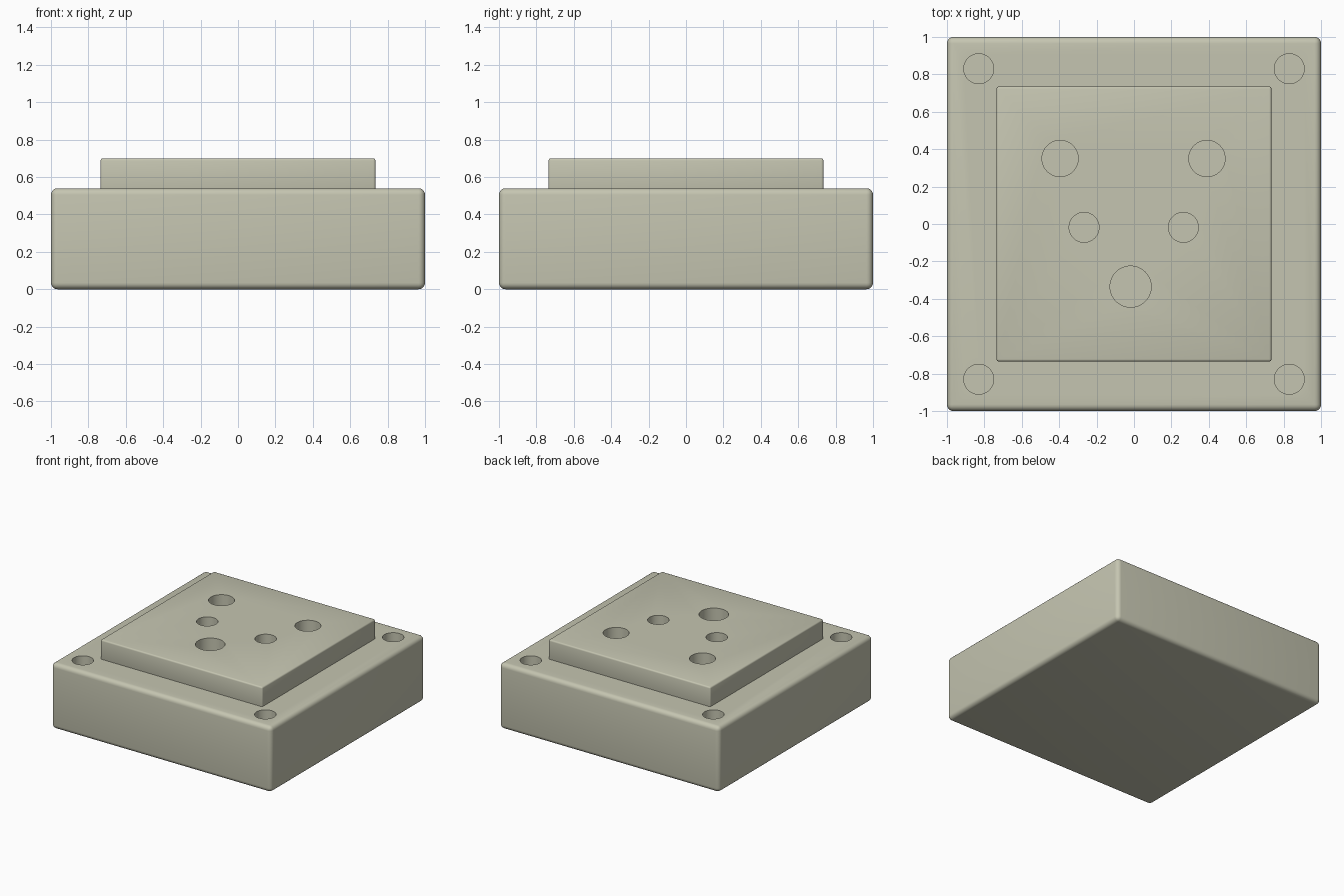
import bpy, math

if "Cube" in bpy.data.objects:
    bpy.data.objects.remove(bpy.data.objects["Cube"])

stone = bpy.data.materials.new("pale_stone")
stone.diffuse_color = (0.56, 0.56, 0.44, 1)
stone.use_nodes = True
stone.node_tree.nodes["Principled BSDF"].inputs["Base Color"].default_value = stone.diffuse_color


def activate(obj):
    bpy.ops.object.select_all(action='DESELECT')
    obj.select_set(True)
    bpy.context.view_layer.objects.active = obj


def block(name, width, z0, z1, bevel, segments):
    bpy.ops.mesh.primitive_cube_add(size=1, location=(0, 0, (z0 + z1) / 2))
    obj = bpy.context.object
    obj.name = name
    obj.scale = (width, width, z1 - z0)
    bpy.ops.object.transform_apply(location=True, rotation=False, scale=True)
    obj.data.materials.append(stone)
    mod = obj.modifiers.new("round_edges", 'BEVEL')
    mod.width = bevel
    mod.segments = segments
    bpy.ops.object.modifier_apply(modifier=mod.name)
    return obj


def drill(targets, x, y, radius, z_top, depth):
    # blind round hole cut down from z_top
    height = depth + 0.2
    bpy.ops.mesh.primitive_cylinder_add(
        vertices=48, radius=radius, depth=height,
        location=(x, y, z_top - depth + height / 2))
    cutter = bpy.context.object
    cutter.name = "hole_cutter"
    cutter.hide_render = True
    cutter.data.materials.append(stone)
    for obj in targets:
        activate(obj)
        mod = obj.modifiers.new("hole", 'BOOLEAN')
        mod.operation = 'DIFFERENCE'
        mod.solver = 'EXACT'
        mod.object = cutter
        bpy.ops.object.modifier_apply(modifier=mod.name)
    bpy.data.objects.remove(cutter, do_unlink=True)


# thick base and raised plate on top
base = block("base_block", 2.0, 0.0, 0.54, 0.035, 5)
plate = block("raised_plate", 1.47, 0.51, 0.70, 0.012, 3)

# corner holes in the base
for sx in (-1, 1):
    for sy in (-1, 1):
        drill([base], 0.83 * sx, 0.83 * sy, 0.08, 0.54, 0.25)

# socket pattern through the plate into the base
for x, y, r in ((-0.395, 0.35, 0.097), (0.39, 0.35, 0.097),
                (-0.267, -0.018, 0.08), (0.264, -0.018, 0.08),
                (-0.018, -0.335, 0.11)):
    drill([base, plate], x, y, r, 0.70, 0.27)

for obj in (base, plate):
    activate(obj)
    bpy.ops.object.shade_smooth_by_angle(angle=math.radians(35))
